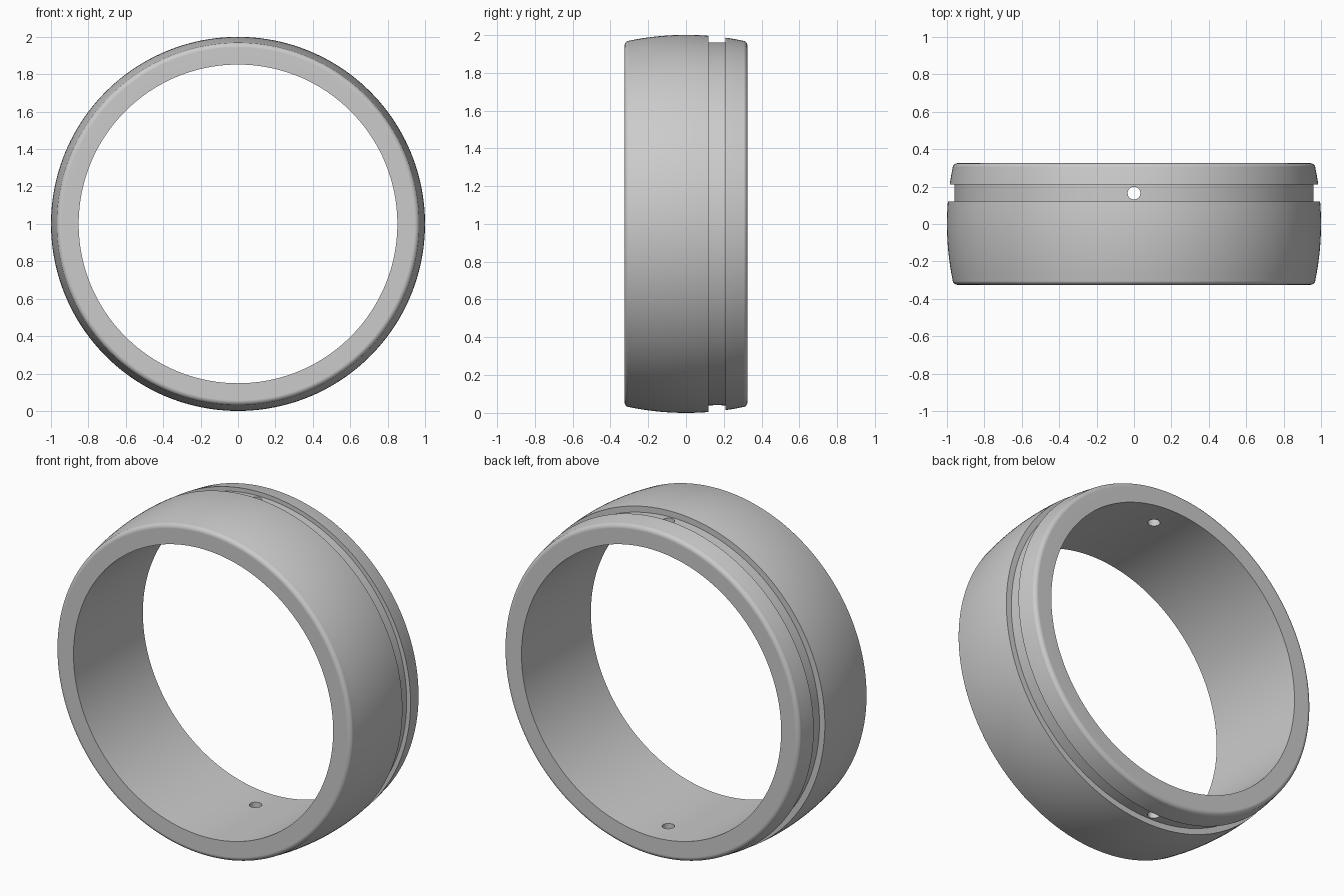
import bpy, bmesh, math

cube = bpy.data.objects.get("Cube")
if cube:
    bpy.data.objects.remove(cube, do_unlink=True)

SEG = 192            # steps around the ring
HALF = 0.325         # half width along y
INNER = 0.852        # bore radius
CROWN = 1.5          # radius of the barrel-shaped outer curve
FILLET = 0.028
GROOVE = (0.12, 0.21)
FLOOR = 0.96         # radius of the groove floor
HOLE_Y, HOLE_R = 0.165, 0.034

grey = bpy.data.materials.new("steel grey")
grey.use_nodes = True
colour = (0.6, 0.6, 0.6, 1)
grey.diffuse_color = colour
grey.node_tree.nodes["Principled BSDF"].inputs["Base Color"].default_value = colour


def crown(y):
    """Outer radius of the barrel at y."""
    return 1.0 - CROWN + math.sqrt(CROWN ** 2 - y ** 2)


def crown_run(y0, y1, n):
    return [(crown(y0 + (y1 - y0) * i / n), y0 + (y1 - y0) * i / n) for i in range(n + 1)]


# Rounded outer corner, from the flat end face to the crowned surface
edge = HALF - FILLET
tilt = math.asin(edge / CROWN)
centre_r = crown(edge) - FILLET * math.cos(tilt)
centre_y = HALF - FILLET
corner = []
for i in range(9):
    a = math.pi / 2 + (tilt - math.pi / 2) * i / 8
    corner.append((centre_r + FILLET * math.cos(a), centre_y + FILLET * math.sin(a)))
run_end = corner[-1][1]

# Closed cross-section as (radius, y)
profile = [(INNER, -HALF)]
profile += [(r, -y) for r, y in corner[:-1]]
profile += crown_run(-run_end, GROOVE[0], 16)
profile += [(FLOOR, GROOVE[0]), (FLOOR, GROOVE[1])]
profile += crown_run(GROOVE[1], run_end, 6)
profile += corner[-2::-1]
profile += [(INNER, HALF)]

# Ring body: the cross-section turned about the y axis
bm = bmesh.new()
loops = []
for s in range(SEG):
    t = 2 * math.pi * s / SEG
    loops.append([bm.verts.new((r * math.sin(t), y, 1 + r * math.cos(t))) for r, y in profile])
count = len(profile)
for s in range(SEG):
    a, b = loops[s], loops[(s + 1) % SEG]
    for i in range(count):
        j = (i + 1) % count
        bm.faces.new((a[i], a[j], b[j], b[i]))
bmesh.ops.recalc_face_normals(bm, faces=bm.faces)
mesh = bpy.data.meshes.new("ring")
bm.to_mesh(mesh)
bm.free()
ring = bpy.data.objects.new("ring", mesh)
bpy.context.collection.objects.link(ring)
mesh.materials.append(grey)

# Oil holes through the groove at top and bottom
bpy.ops.mesh.primitive_cylinder_add(vertices=32, radius=HOLE_R, depth=3, location=(0, HOLE_Y, 1))
drill = bpy.context.object
drill.name = "hole_cutter"
drill.hide_render = True
drill.data.materials.append(grey)

bpy.ops.object.select_all(action='DESELECT')
ring.select_set(True)
bpy.context.view_layer.objects.active = ring
cut = ring.modifiers.new("oil holes", 'BOOLEAN')
cut.operation = 'DIFFERENCE'
cut.solver = 'EXACT'
cut.object = drill
bpy.ops.object.modifier_apply(modifier=cut.name)
bpy.data.objects.remove(drill, do_unlink=True)

# Smooth surfaces with crisp groove, bore and hole edges
bpy.ops.object.shade_smooth_by_angle(angle=math.radians(30))
normals = ring.modifiers.new("clean normals", 'WEIGHTED_NORMAL')
normals.keep_sharp = True
